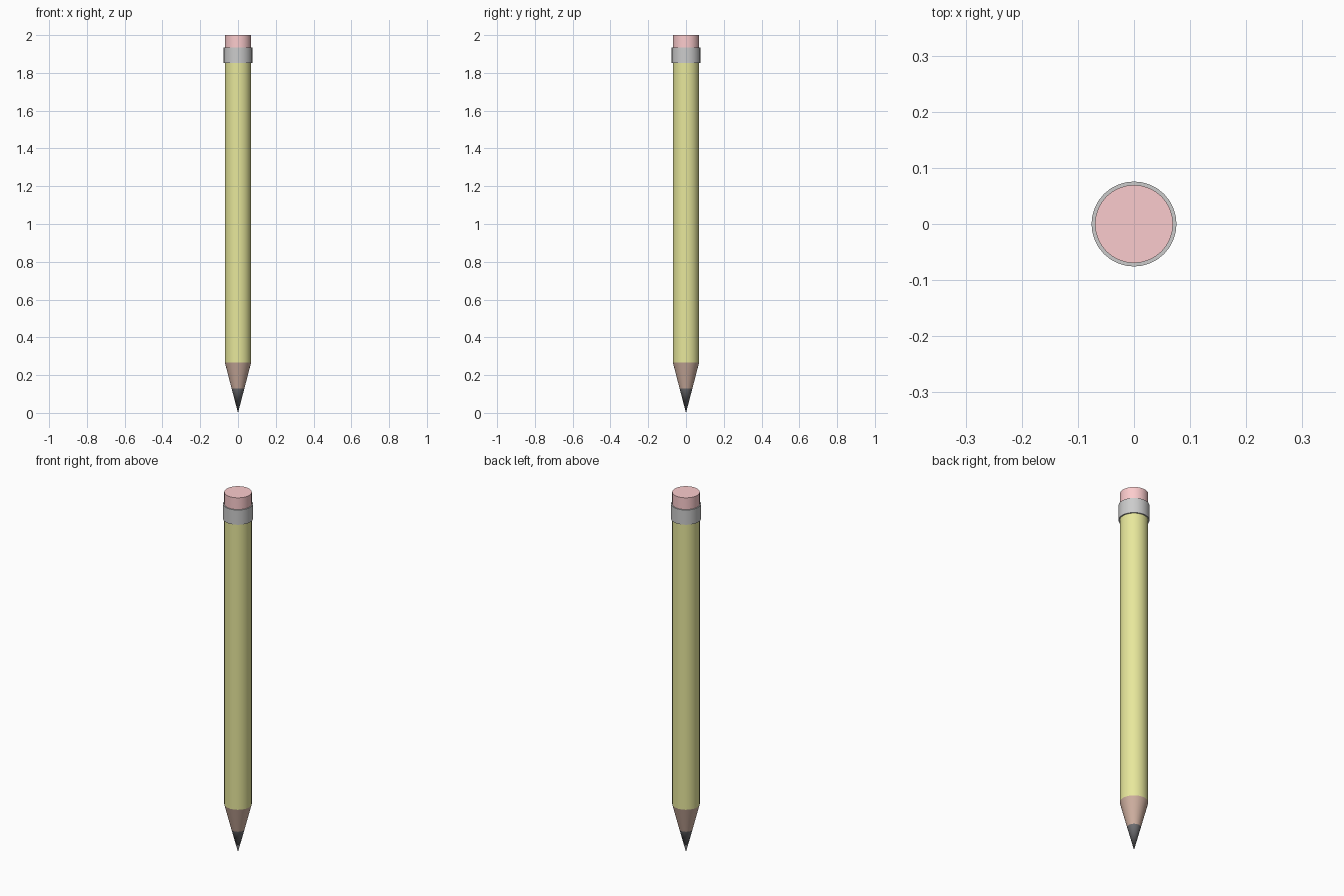
import bpy, math

if "Cube" in bpy.data.objects:
    bpy.data.objects.remove(bpy.data.objects["Cube"])

SIDES = 32

def material(name, rgb):
    m = bpy.data.materials.new(name)
    m.diffuse_color = (*rgb, 1)
    m.use_nodes = True
    m.node_tree.nodes["Principled BSDF"].inputs["Base Color"].default_value = m.diffuse_color
    return m

def cone(name, z0, z1, r0, r1, mat=None):
    """Closed round part running from z0 (radius r0) up to z1 (radius r1)."""
    bpy.ops.mesh.primitive_cone_add(vertices=SIDES, radius1=r0, radius2=r1,
                                    depth=z1 - z0, location=(0, 0, (z0 + z1) / 2))
    ob = bpy.context.object
    ob.name = name
    if mat:
        ob.data.materials.append(mat)
    bpy.ops.object.shade_smooth_by_angle(angle=math.radians(30))
    return ob

yellow = material("yellow_paint", (0.80, 0.80, 0.33))
wood = material("bare_wood", (0.62, 0.43, 0.35))
graphite = material("graphite", (0.16, 0.16, 0.17))
pink = material("pink_rubber", (0.97, 0.60, 0.61))
metal = material("band_metal", (0.66, 0.66, 0.66))

# Sharpened point
cone("lead_tip", 0.0, 0.128, 0.0, 0.0335, graphite)
cone("wood_cone", 0.128, 0.267, 0.0335, 0.0695, wood)
# Painted shaft
cone("shaft", 0.267, 1.87, 0.0695, 0.0695, yellow)
# Metal band and eraser
cone("metal_band", 1.853, 1.935, 0.0757, 0.0757, metal)
cone("eraser", 1.92, 2.0, 0.0695, 0.0695, pink)
